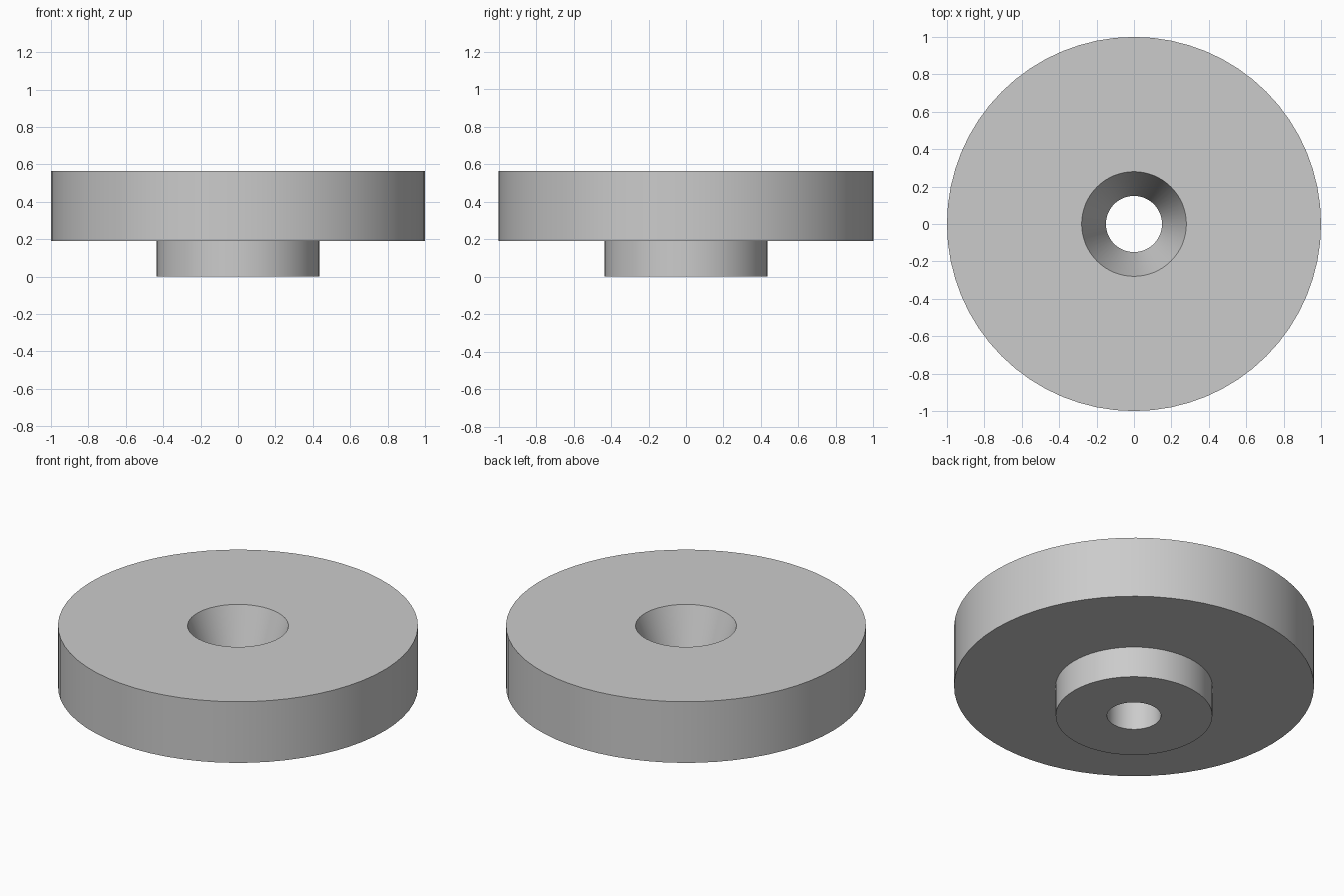
import bpy, bmesh, math

cube = bpy.data.objects.get("Cube")
if cube:
    bpy.data.objects.remove(cube, do_unlink=True)

SIDES = 64

grey = bpy.data.materials.new("plain grey")
grey.use_nodes = True
colour = (0.6, 0.6, 0.6, 1)
grey.diffuse_color = colour
grey.node_tree.nodes["Principled BSDF"].inputs["Base Color"].default_value = colour


def lathe(name, profile):
    """Spin a closed (radius, height) profile around the z axis."""
    bm = bmesh.new()
    rings = []
    for r, z in profile:
        angles = [2 * math.pi * i / SIDES for i in range(SIDES)]
        rings.append([bm.verts.new((r * math.cos(a), r * math.sin(a), z)) for a in angles])
    for low, high in zip(rings, rings[1:] + rings[:1]):
        for i in range(SIDES):
            j = (i + 1) % SIDES
            bm.faces.new((low[i], low[j], high[j], high[i]))
    bmesh.ops.recalc_face_normals(bm, faces=bm.faces)
    mesh = bpy.data.meshes.new(name)
    bm.to_mesh(mesh)
    bm.free()
    mesh.materials.append(grey)
    obj = bpy.data.objects.new(name, mesh)
    bpy.context.collection.objects.link(obj)
    bpy.ops.object.select_all(action="DESELECT")
    obj.select_set(True)
    bpy.context.view_layer.objects.active = obj
    bpy.ops.object.shade_smooth_by_angle(angle=math.radians(15))
    return obj


# Wide disc with a hub below, bored through and countersunk from the top
hole, sink, hub, rim = 0.15, 0.28, 0.435, 1.0
shoulder, top = 0.19, 0.565
lathe("flanged_disc", [
    (hole, 0), (hub, 0), (hub, shoulder), (rim, shoulder),
    (rim, top), (sink, top), (hole, shoulder),
])
